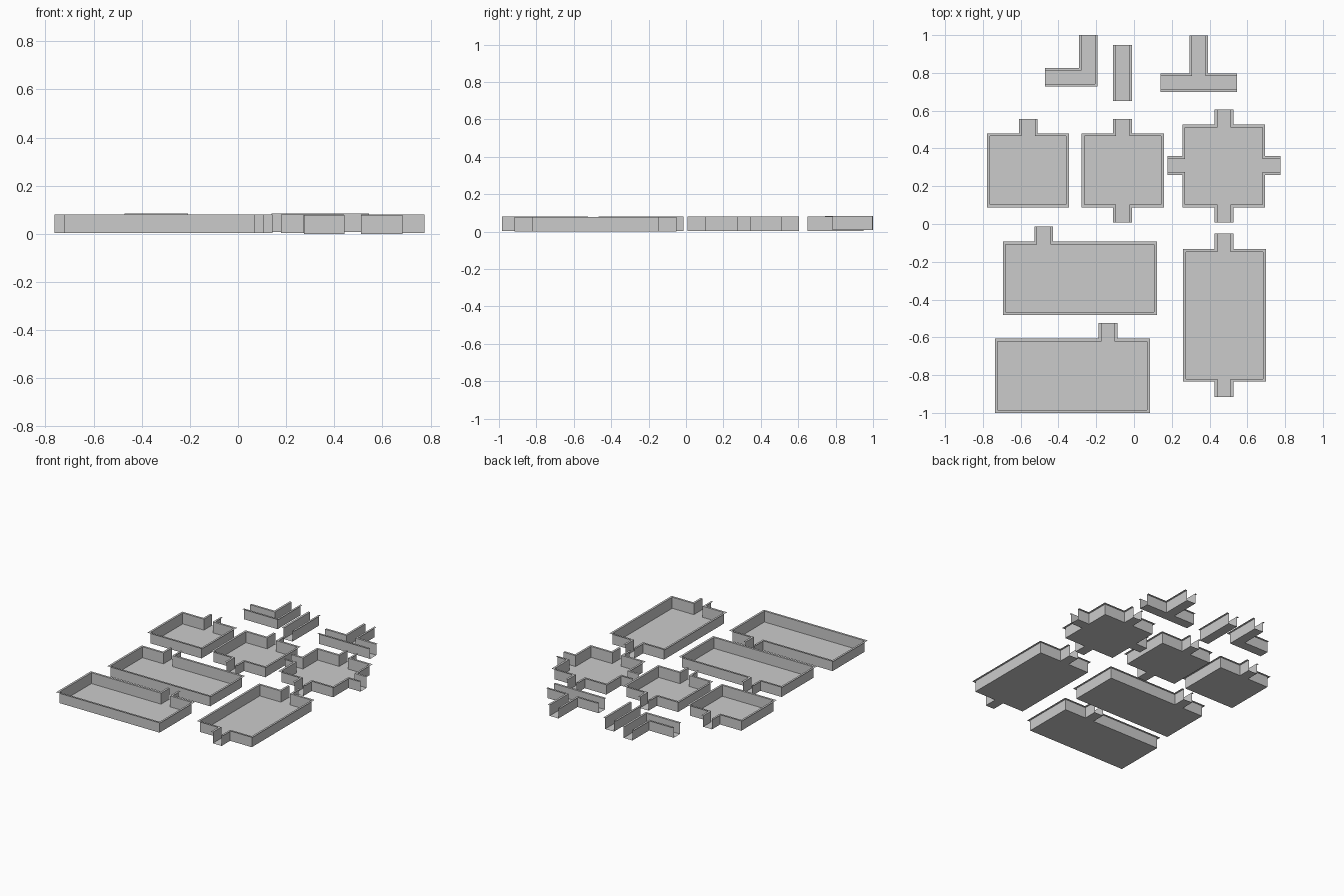
import bpy, bmesh
from mathutils import Vector

if "Cube" in bpy.data.objects:
    bpy.data.objects.remove(bpy.data.objects["Cube"])

LIP = 0.015     # outward rim width
HALF = 0.035    # half width of a passage between its walls


def tray(name, pts, open_edges, z0, z1):
    """Floor sheet, walls and outward rim from a CCW outline; open edges get no wall."""
    n = len(pts)
    p = [Vector((x, y, 0)) for x, y in pts]
    shift = []
    for i in range(n):
        d = (p[(i + 1) % n] - p[i]).normalized()
        shift.append(Vector((d.y, -d.x, 0)) * (0 if i in open_edges else LIP))
    bm = bmesh.new()
    low, top, rim = [], [], []
    for i in range(n):
        low.append(bm.verts.new(p[i] + Vector((0, 0, z0))))
        top.append(bm.verts.new(p[i] + Vector((0, 0, z1))))
        rim.append(bm.verts.new(p[i] + shift[i] + shift[i - 1] + Vector((0, 0, z1))))
    bm.faces.new(low)
    for i in range(n):
        if i not in open_edges:
            j = (i + 1) % n
            bm.faces.new((low[j], low[i], top[i], top[j]))
            bm.faces.new((top[j], top[i], rim[i], rim[j]))
    me = bpy.data.meshes.new(name)
    bm.to_mesh(me)
    bm.free()
    ob = bpy.data.objects.new(name, me)
    bpy.context.collection.objects.link(ob)


def room(name, x0, x1, y0, y1, z0=0.003, z1=0.081, **doors):
    """Room by rim extents; each door is side=(centre, outer end)."""
    x0, x1, y0, y1 = x0 + LIP, x1 - LIP, y0 + LIP, y1 - LIP
    pts, opened = [], set()
    sides = (("s", (x0, y0), 1), ("e", (x1, y0), 1), ("n", (x1, y1), -1), ("w", (x0, y1), -1))
    for side, corner, sign in sides:
        pts.append(corner)
        if side in doors:
            c, end = doors[side]
            a, b = c - sign * HALF, c + sign * HALF
            opened.add(len(pts) + 1)
            if side in "sn":
                y = corner[1]
                pts += [(a, y), (a, end), (b, end), (b, y)]
            else:
                x = corner[0]
                pts += [(x, a), (end, a), (end, b), (x, b)]
    tray(name, pts, opened, z0, z1)


# Square rooms with one, two and four doorways
room("one_door_room", -0.777, -0.344, 0.087, 0.48, n=(-0.56, 0.556))
room("two_door_room", -0.278, 0.159, 0.087, 0.48, n=(-0.06, 0.556), s=(-0.06, 0.008))
room("four_door_room", 0.256, 0.694, 0.087, 0.527, n=(0.476, 0.605), s=(0.476, 0.008),
     e=(0.31, 0.775), w=(0.31, 0.178))

# Long rooms
room("wide_room_back", -0.694, 0.122, -0.482, -0.093, n=(-0.478, -0.013))
room("wide_room_front", -0.737, 0.085, -1.0, -0.607, n=(-0.137, -0.525))
room("deep_room", 0.26, 0.698, -0.835, -0.132, 0.0, 0.079,
     n=(0.477, -0.05), s=(0.477, -0.916))

# Passage pieces
tray("straight_passage", [(-0.095, 0.65), (-0.025, 0.65), (-0.025, 0.948), (-0.095, 0.948)],
     {0, 2}, 0.003, 0.081)
tray("corner_passage", [(-0.472, 0.742), (-0.207, 0.742), (-0.207, 1.0), (-0.277, 1.0),
                        (-0.277, 0.812), (-0.472, 0.812)], {2, 5}, 0.008, 0.085)
tray("tee_passage", [(0.14, 0.713), (0.545, 0.713), (0.545, 0.783), (0.378, 0.783),
                     (0.378, 0.998), (0.308, 0.998), (0.308, 0.783), (0.14, 0.783)],
     {1, 4, 7}, 0.008, 0.085)
